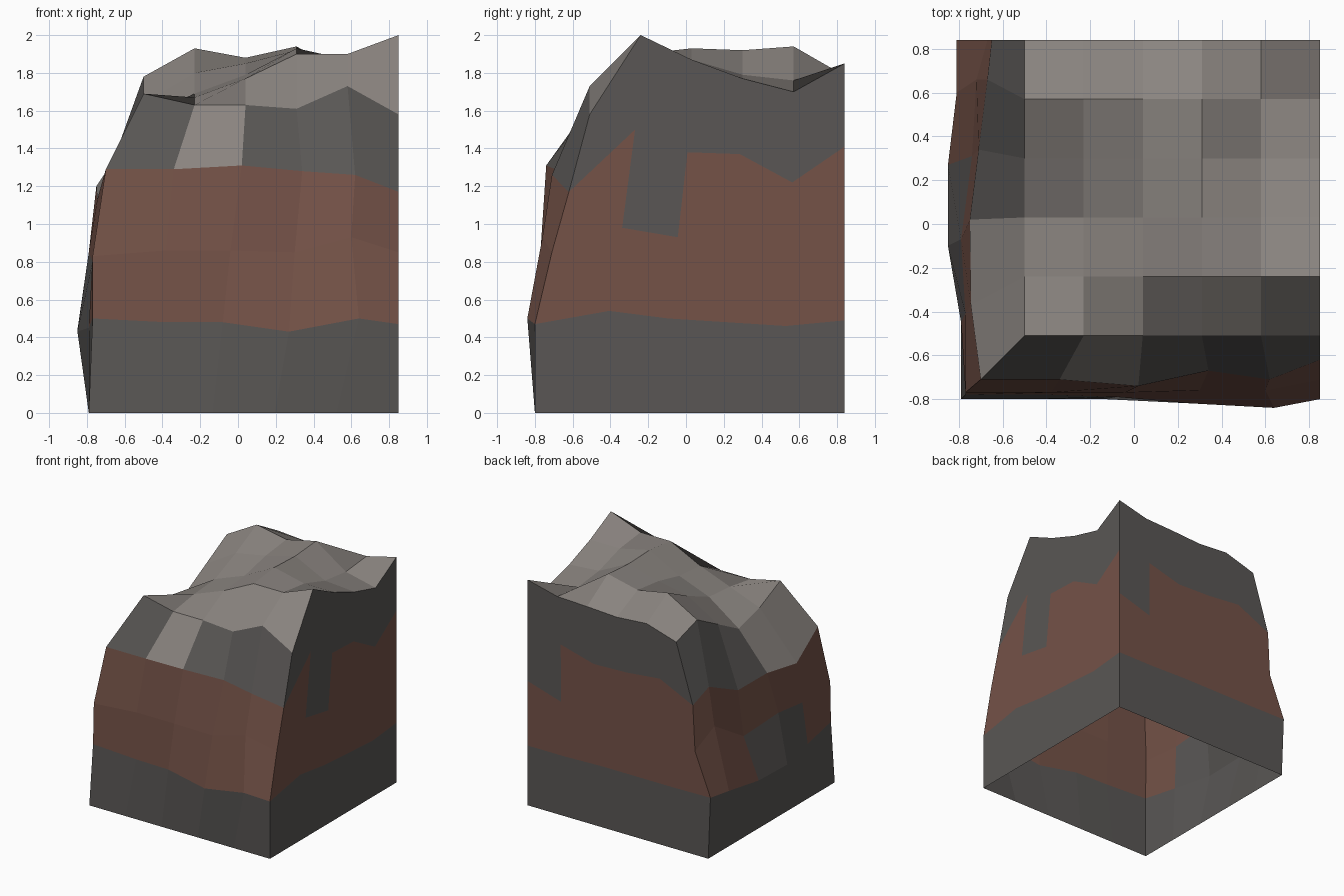
import bpy
import bmesh

cube = bpy.data.objects.get("Cube")
if cube:
    bpy.data.objects.remove(cube, do_unlink=True)

EAST, NORTH, WEST, SOUTH = 0.85, 0.84, -0.79, -0.8
SIDE = 5                      # panels along each side
STEP = 0.27                   # spacing of the top grid
DARK, BROWN, LIGHT = range(3)


def make_material(name, colour):
    material = bpy.data.materials.new(name)
    material.use_nodes = True
    material.diffuse_color = (*colour, 1)
    shader = next(n for n in material.node_tree.nodes if n.type == 'BSDF_PRINCIPLED')
    shader.inputs["Base Color"].default_value = (*colour, 1)
    shader.inputs["Roughness"].default_value = 0.9
    return material


def mix(start, end, amount):
    return start + (end - start) * amount


# Heights of the rocky top, rows from front to back
top_heights = [
    [1.69, 1.63, 1.63, 1.61, 1.73, 1.58],
    [1.57, 1.67, 1.77, 1.90, 1.90, 2.00],
    [1.50, 1.69, 1.79, 1.93, 1.87, 1.87],
    [1.64, 1.80, 1.85, 1.92, 1.79, 1.77],
    [1.78, 1.93, 1.88, 1.94, 1.76, 1.70],
    [1.70, 1.78, 1.76, 1.775, 1.785, 1.85],
]

# Weathered side ledges: west face back to front, then south face to the east
lower_ledge = [
    (-.81, NORTH, .505), (-.81, .6, .47), (-.85, .27, .44), (-.85, -.1, .43),
    (-.79, -.45, .45), (-.77, -.78, .5), (-.38, -.78, .48), (-.08, -.79, .48),
    (.27, -.82, .43), (.64, -.84, .5), (EAST, -.8, .47),
]
middle_ledge = [
    (-.67, NORTH, .85), (-.72, .66, 1), (-.74, .31, .79), (-.79, -.07, .85),
    (-.77, -.41, .8), (-.77, -.77, .83), (-.38, -.77, .86), (-.04, -.77, .86),
    (.3, -.76, .85), (.6, -.76, .93), (EAST, -.71, .85),
]
upper_ledge = [
    (-.65, NORTH, 1.22), (-.67, .66, 1.31), (-.71, .34, 1.17), (-.75, .02, 1.2),
    (-.745, -.37, 1.13), (-.7, -.71, 1.29), (-.34, -.71, 1.29), (.02, -.74, 1.31),
    (.34, -.67, 1.28), (.62, -.71, 1.26), (EAST, -.62, 1.17),
]

# Heights along the two flat walls: east wall to the back, then north wall
lower_wall = [.54, .5, .48, .46, .49, .49, .5, .5, .5]
middle_wall = [.98, .93, .9, .88, 1.02, .93, .9, .9, .9]
upper_wall = [1.5, 1.38, 1.37, 1.22, 1.41, 1.4, 1.32, 1.33, 1.36]
east_spacing = [.24, .43, .62, .81, 1]


def full_ring(ledge, wall):
    """Close a ledge by running it along the flat east and north walls."""
    ring = list(ledge)
    front_y, back_x = ledge[-1][1], ledge[0][0]
    for amount, z in zip(east_spacing, wall):
        ring.append((EAST, mix(front_y, NORTH, amount), z))
    for i, z in enumerate(wall[SIDE:], 1):
        ring.append((mix(EAST, back_x, i / SIDE), NORTH, z))
    return ring


def base_ring():
    """Straight square footprint with the same number of columns."""
    corners = [(WEST, NORTH), (WEST, SOUTH), (EAST, SOUTH), (EAST, NORTH)]
    ring = []
    for k, (x, y) in enumerate(corners):
        end_x, end_y = corners[(k + 1) % len(corners)]
        for i in range(SIDE):
            ring.append((mix(x, end_x, i / SIDE), mix(y, end_y, i / SIDE), 0))
    return ring


bm = bmesh.new()

# Top surface
grid = [[bm.verts.new((EAST - STEP * (SIDE - i), NORTH - STEP * (SIDE - j), z))
         for i, z in enumerate(row)] for j, row in enumerate(top_heights)]
for j in range(SIDE):
    for i in range(SIDE):
        face = bm.faces.new((grid[j][i], grid[j][i + 1],
                             grid[j + 1][i + 1], grid[j + 1][i]))
        face.material_index = LIGHT

# Rim of the top, in the same order as the rings
rim = [grid[SIDE - k][0] for k in range(SIDE)]
rim += [grid[0][k] for k in range(SIDE)]
rim += [grid[k][SIDE] for k in range(SIDE)]
rim += [grid[SIDE][SIDE - k] for k in range(SIDE)]

rings = [[bm.verts.new(p) for p in ring] for ring in (
    base_ring(),
    full_ring(lower_ledge, lower_wall),
    full_ring(middle_ledge, middle_wall),
    full_ring(upper_ledge, upper_wall),
)]
rings.append(rim)

# Side bands: stone, earth, earth, stone, with a few odd panels
band_colours = [DARK, BROWN, BROWN, DARK]
odd_panels = {
    1: {2: DARK, 3: DARK},
    2: {11: DARK, 15: DARK},
    3: {3: LIGHT, 4: LIGHT, 6: LIGHT},
}
for band, colour in enumerate(band_colours):
    low, high = rings[band], rings[band + 1]
    for i in range(len(low)):
        n = (i + 1) % len(low)
        face = bm.faces.new((low[i], low[n], high[n], high[i]))
        face.material_index = odd_panels.get(band, {}).get(i, colour)

mesh = bpy.data.meshes.new("cliff_corner")
bm.to_mesh(mesh)
bm.free()
mesh.materials.append(make_material("dark stone", (.10, .094, .09)))
mesh.materials.append(make_material("brown earth", (.176, .085, .064)))
mesh.materials.append(make_material("light stone", (.255, .232, .215)))
cliff = bpy.data.objects.new("cliff_corner", mesh)
bpy.context.collection.objects.link(cliff)
